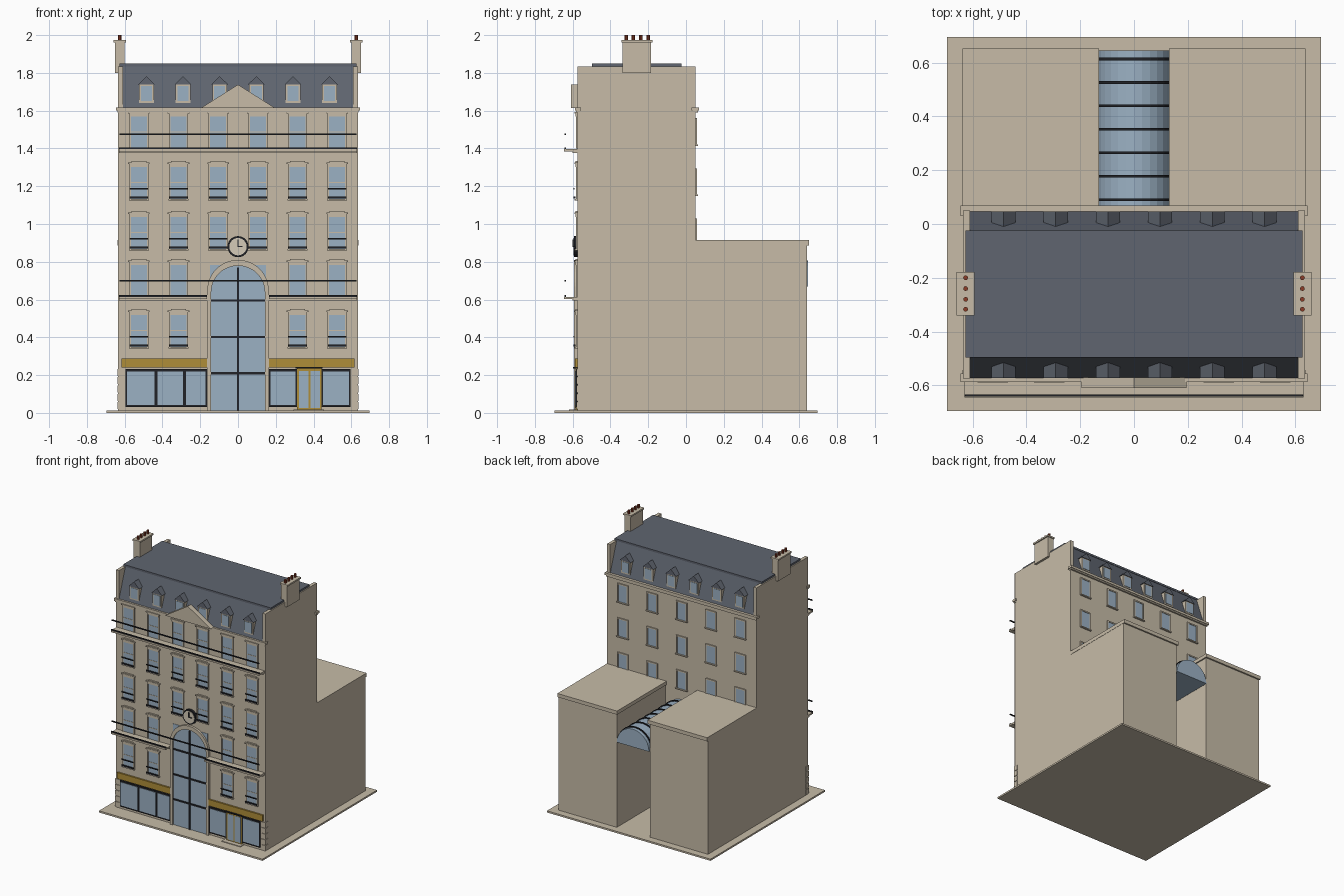
import bpy, bmesh, math

if "Cube" in bpy.data.objects:
    bpy.data.objects.remove(bpy.data.objects["Cube"])

def mat(name, r, g, b):
    m = bpy.data.materials.new(name)
    m.diffuse_color = (r, g, b, 1)
    m.use_nodes = True
    m.node_tree.nodes["Principled BSDF"].inputs["Base Color"].default_value = m.diffuse_color
    return m

STONE = mat("limestone", 0.57, 0.50, 0.39)
SLATE = mat("slate", 0.115, 0.13, 0.16)
GLASS = mat("glass_blue", 0.33, 0.44, 0.55)
DARK = mat("dark_iron", 0.015, 0.016, 0.02)
GOLD = mat("ochre_gold", 0.43, 0.27, 0.04)
CLAY = mat("clay_pot", 0.26, 0.045, 0.02)
CREAM = mat("clock_cream", 0.66, 0.60, 0.48)


class Part:
    """Collects boxes and extruded profiles into one named object."""
    def __init__(self, name, material):
        self.name, self.material, self.bm = name, material, bmesh.new()

    def prism(self, pts, axis, a, b):
        def co(p, d):
            return {'x': (d, p[0], p[1]), 'y': (p[0], d, p[1]), 'z': (p[0], p[1], d)}[axis]
        lo = [self.bm.verts.new(co(p, a)) for p in pts]
        hi = [self.bm.verts.new(co(p, b)) for p in pts]
        n = len(pts)
        self.bm.faces.new(lo)
        self.bm.faces.new(hi[::-1])
        for i in range(n):
            j = (i + 1) % n
            self.bm.faces.new((lo[j], lo[i], hi[i], hi[j]))
        return self

    def box(self, x0, x1, y0, y1, z0, z1):
        return self.prism([(x0, y0), (x1, y0), (x1, y1), (x0, y1)], 'z', z0, z1)

    def done(self):
        bmesh.ops.recalc_face_normals(self.bm, faces=self.bm.faces)
        me = bpy.data.meshes.new(self.name)
        self.bm.to_mesh(me)
        self.bm.free()
        me.materials.append(self.material)
        ob = bpy.data.objects.new(self.name, me)
        bpy.context.collection.objects.link(ob)


def arc(r, cx, cz, a0, a1, n):
    return [(cx + r * math.cos(math.radians(a0 + (a1 - a0) * i / n)),
             cz + r * math.sin(math.radians(a0 + (a1 - a0) * i / n))) for i in range(n + 1)]


F, B = -0.575, 0.05          # front and back wall planes
W = 0.635                    # half width
SIDES = (-1, 1)

# Pavement, main block, side gables, cornices
Part("pavement", STONE).box(-.695, .695, -.695, .695, 0, .013).done()
Part("main_block", STONE).box(-W, W, F, B, .013, 1.61).done()
p = Part("side_gables", STONE)
for s in SIDES:
    p.box(s * .61, s * W, F, B, 1.61, 1.835)
p.done()
p = Part("cornices", STONE)
for y0, y1 in ((F - .012, F + .02), (B - .02, B + .018)):
    p.box(-.645, .645, y0, y1, 1.6, 1.618)
    p.box(-.638, .638, y0 + .005, y1 - .005, 1.59, 1.6)
p.done()
Part("pediment", STONE).prism([(-.195, 1.615), (.195, 1.615), (0, 1.738)], 'y', -.61, -.57).done()

# Mansard roof
Part("mansard", SLATE).prism([(F, 1.61), (-.497, 1.835), (-.028, 1.835), (B, 1.61)], 'x', -.61, .61).done()
Part("roof_top", SLATE).box(-.627, .627, -.497, -.025, 1.835, 1.85).done()

# Dormers, front and mirrored to the back
body, roof, pane = Part("dormer_bodies", STONE), Part("dormer_roofs", SLATE), Part("dormer_glass", GLASS)
for x in (-.485, -.291, -.097, .097, .291, .485):
    for m in (lambda y: y, lambda y: -.525 - y):
        body.box(x - .039, x + .039, m(-.567), m(-.515), 1.64, 1.74)
        roof.prism([(x - .045, 1.738), (x + .045, 1.738), (x, 1.782)], 'y', m(-.572), m(-.505))
        pane.box(x - .029, x + .029, m(-.570), m(-.565), 1.65, 1.73)
for q in (body, roof, pane):
    q.done()

# Chimney stacks and pots
stack, pots = Part("chimney_stacks", STONE), Part("chimney_pots", CLAY)
for s in SIDES:
    stack.box(s * .6, s * .652, -.335, -.185, 1.80, 1.962)
    stack.box(s * .594, s * .66, -.341, -.178, 1.962, 1.974)
    for y in (-.2, -.24, -.28, -.317):
        pots.prism(arc(.009, s * .626, y, 0, 315, 7), 'z', 1.974, 2.0)
stack.done()
pots.done()

# Front windows
glass, trim, rail = Part("front_glass", GLASS), Part("front_surrounds", STONE), Part("window_rails", DARK)
for row, z in enumerate((.349, .614, .868, 1.133, 1.4)):
    for x in (-.525, -.315, -.105, .105, .315, .525):
        if row == 0 and abs(x) < .2:
            continue
        glass.box(x - .042, x + .042, F - .003, F, z, z + .17)
        if row == 1 and abs(x) < .2:
            continue
        for s in SIDES:
            trim.box(x + s * .042, x + s * .05, F - .008, F, z, z + .172)
        trim.box(x - .05, x + .05, F - .009, F, z + .17, z + .185)
        trim.box(x - .057, x + .057, F - .014, F, z + .185, z + .193)
        if row < 4:
            trim.box(x - .04, x + .04, F - .011, F, z + .193, z + .2)
        trim.box(x - .042, x + .042, F - .005, F, z + .085, z + .09)
        if row not in (1, 4):      # sill and small iron guard
            trim.box(x - .053, x + .053, F - .014, F, z - .008, z)
            rail.box(x - .049, x + .049, F - .02, F - .014, z + .05, z + .057)
            rail.box(x - .049, x + .049, F - .02, F - .011, z + .002, z + .012)
for q in (glass, trim, rail):
    q.done()

# Long balconies (the lower one is split by the arch)
slab, rail = Part("balcony_slabs", STONE), Part("balcony_rails", DARK)
for z, spans, top in ((.602, ((-.63, -.163), (.163, .63)), .695), (1.385, ((-.63, .63),), 1.472)):
    for a, b in spans:
        slab.box(a, b, -.645, F, z, z + .012)
        slab.box(a, b, -.6, F, z - .008, z)
        rail.box(a, b, -.642, -.634, z + .012, z + .021)
    rail.box(-.628, .628, -.642, -.634, top, top + .008)
slab.done()
rail.done()

# Arched entrance: stone surround, glass, bars
Part("arch_surround", STONE).prism(
    [(.163, .013)] + arc(.163, 0, .647, 0, 180, 24) + [(-.163, .013), (-.142, .013)]
    + arc(.142, 0, .637, 180, 0, 24) + [(.142, .013)], 'y', F - .018, F).done()
Part("arch_glass", GLASS).prism(
    [(.143, .013)] + arc(.143, 0, .637, 0, 180, 24) + [(-.143, .013)], 'y', F - .008, F).done()
p = Part("arch_bars", DARK).box(-.006, .006, F - .015, F - .006, .013, .77)
for z in (.21, .402, .595):
    p.box(-.142, .142, F - .014, F - .006, z - .006, z + .006)
p.done()

# Clock above the arch
Part("clock_rim", DARK).prism(arc(.056, 0, .88, 0, 345, 23), 'y', F - .018, F).done()
Part("clock_face", CREAM).prism(arc(.046, 0, .88, 0, 345, 23), 'y', F - .021, F - .015).done()
Part("clock_hands", DARK).box(-.003, .003, F - .025, F - .02, .877, .918) \
    .box(-.003, .025, F - .025, F - .02, .877, .883).done()

# Shopfronts: gold fascia, dark frames, glass, gold door
p = Part("shop_fascia", GOLD)
for s in SIDES:
    p.box(s * .163, s * .618, F - .013, F, .24, .288)
p.done()
frame, glass = Part("shop_frames", DARK), Part("shop_glass", GLASS)
for a, b in ((-.595, -.435), (-.435, -.283), (-.283, -.163), (.163, .312), (.443, .595)):
    frame.box(a, b, F - .008, F, .03, .232)
    glass.box(a + .008, b - .008, F - .011, F - .005, .042, .22)
frame.box(.305, .447, F - .024, F, .235, .243)
frame.done()
glass.box(.322, .372, F - .013, F - .008, .025, .222)
glass.box(.384, .434, F - .013, F - .008, .025, .222)
glass.done()
Part("shop_door", GOLD).box(.312, .443, F - .011, F, .013, .235).done()
Part("door_step", STONE).box(.295, .455, -.62, F, 0, .018).done()

# Ground floor corner blocks
p = Part("corner_blocks", STONE)
for s in SIDES:
    for i in range(5):
        p.box(s * .603, s * .639, F - .005, F + .03, .02 + .044 * i, .057 + .044 * i)
p.done()

# Back windows
glass, trim = Part("back_glass", GLASS), Part("back_surrounds", STONE)
for z in (.89, 1.155, 1.42):
    for x in (-.5, -.25, 0, .25, .5):
        glass.box(x - .036, x + .036, B, B + .004, z, z + .13)
        for s in SIDES:
            trim.box(x + s * .036, x + s * .046, B, B + .008, z, z + .13)
        trim.box(x - .046, x + .046, B, B + .008, z + .13, z + .14)
        trim.box(x - .05, x + .05, B, B + .014, z - .008, z)
glass.done()
trim.done()

# Rear wings with copings
wing, cap = Part("rear_wings", STONE), Part("wing_copings", STONE)
for s in SIDES:
    wing.box(s * .14, s * W, B, .64, .013, .886)
    cap.box(s * .13, s * .637, B, .652, .886, .914)
wing.done()
cap.done()

# Glazed vault between the wings, with ribs
Part("vault_glass", GLASS).prism(arc(.137, 0, .67, 0, 180, 14), 'y', B, .645).done()
p = Part("vault_ribs", DARK)
for i in range(7):
    y = .09 + .0873 * i
    p.prism(arc(.144, 0, .67, 0, 180, 14) + arc(.135, 0, .67, 180, 0, 14), 'y', y - .005, y + .005)
p.done()
